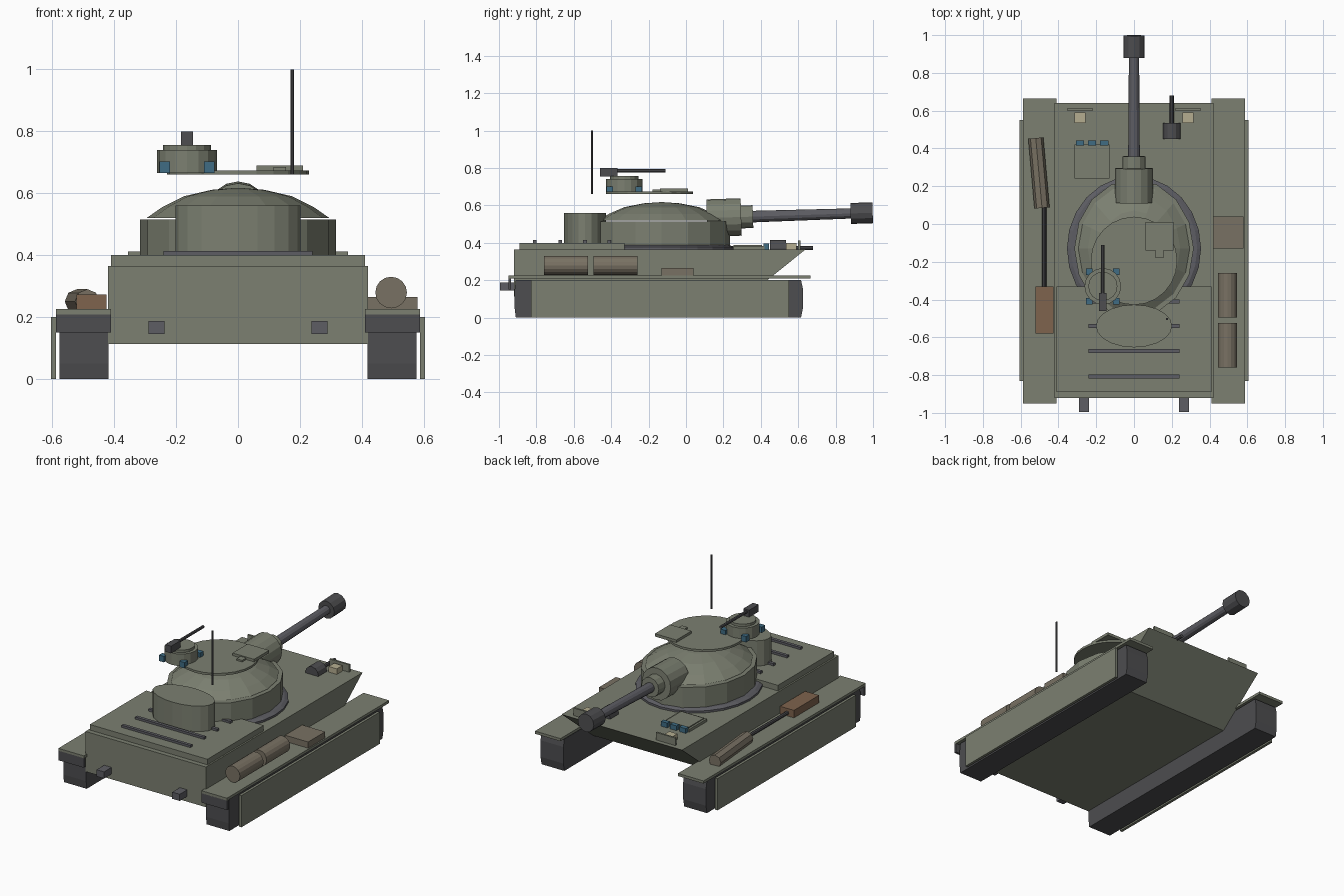
import bpy, bmesh
from math import pi, radians, cos, sin
from mathutils import Matrix, Vector

if "Cube" in bpy.data.objects:
    bpy.data.objects.remove(bpy.data.objects["Cube"])


def mat(name, rgb):
    m = bpy.data.materials.new(name)
    m.diffuse_color = (*rgb, 1)
    m.use_nodes = True
    m.node_tree.nodes["Principled BSDF"].inputs["Base Color"].default_value = m.diffuse_color
    return m


GREEN = mat("olive", (0.20, 0.215, 0.165))
DARK = mat("dark_metal", (0.075, 0.075, 0.08))
STEEL = mat("gun_steel", (0.11, 0.11, 0.125))
TAN = mat("canvas", (0.19, 0.165, 0.125))
BROWN = mat("wood", (0.21, 0.125, 0.075))
CREAM = mat("lamp", (0.46, 0.42, 0.28))
BLUE = mat("glass", (0.05, 0.15, 0.23))


def finish(bm, name, m):
    bmesh.ops.recalc_face_normals(bm, faces=bm.faces)
    me = bpy.data.meshes.new(name)
    bm.to_mesh(me)
    bm.free()
    me.materials.append(m)
    ob = bpy.data.objects.new(name, me)
    bpy.context.collection.objects.link(ob)
    return ob


def box(name, x, y, z, m=GREEN):
    """Box from (min, max) ranges."""
    bm = bmesh.new()
    bmesh.ops.create_cube(bm, size=1)
    for v in bm.verts:
        v.co = Vector([(r[0] + r[1]) / 2 + c * (r[1] - r[0]) for r, c in zip((x, y, z), v.co)])
    return finish(bm, name, m)


def rod(name, a, b, r, m=GREEN, n=12, r2=None):
    """Cylinder or cone between two points."""
    a, b = Vector(a), Vector(b)
    bm = bmesh.new()
    bmesh.ops.create_cone(bm, cap_ends=True, segments=n, radius1=r,
                          radius2=r if r2 is None else r2, depth=(b - a).length)
    rot = (b - a).to_track_quat('Z', 'Y').to_matrix().to_4x4()
    bmesh.ops.transform(bm, matrix=Matrix.Translation((a + b) / 2) @ rot, verts=bm.verts)
    return finish(bm, name, m)


def lathe(name, cx, cy, profile, aspect=1.0, m=GREEN, n=16):
    """Elliptical stack of rings (x radius, z), capped at both ends."""
    bm = bmesh.new()
    rings = [[bm.verts.new((cx + r * cos(2 * pi * i / n), cy + r * aspect * sin(2 * pi * i / n), z))
              for i in range(n)] for r, z in profile]
    for p, q in zip(rings, rings[1:]):
        for i in range(n):
            j = (i + 1) % n
            bm.faces.new((p[i], p[j], q[j], q[i]))
    bm.faces.new(rings[0])
    bm.faces.new(rings[-1])
    return finish(bm, name, m)


def extrude_x(name, pts, x0, x1, m=GREEN):
    """Side profile (y, z) extruded across x."""
    bm = bmesh.new()
    f = bm.faces.new([bm.verts.new((x0, y, z)) for y, z in pts])
    g = bmesh.ops.extrude_face_region(bm, geom=[f])["geom"]
    bmesh.ops.translate(bm, vec=(x1 - x0, 0, 0),
                        verts=[e for e in g if isinstance(e, bmesh.types.BMVert)])
    return finish(bm, name, m)


def span(s, a, b):
    return tuple(sorted((s * a, s * b)))


# Hull with undercut nose, engine deck and grille bars
extrude_x("hull", [(-0.92, 0.112), (0.325, 0.112), (0.64, 0.365), (-0.92, 0.365)], -0.42, 0.42)
box("engine_deck", (-0.41, 0.41), (-0.89, -0.33), (0.36, 0.40))
for y in (-0.41, -0.54, -0.672, -0.808):
    box("grille_bar", (-0.24, 0.24), (y - 0.01, y + 0.01), (0.395, 0.414), STEEL)

# Running gear and front/rear fittings on both sides
track = [(-0.91, 0), (0.615, 0), (0.625, 0.05), (0.625, 0.155), (0.615, 0.2),
         (-0.91, 0.2), (-0.916, 0.15), (-0.916, 0.05)]
for s, side in ((-1, "left"), (1, "right")):
    extrude_x(side + "_track", track, s * 0.418, s * 0.577, DARK)
    box(side + "_skirt", span(s, 0.588, 0.605), (-0.83, 0.55), (0, 0.2))
    box(side + "_fender", span(s, 0.41, 0.588), (-0.95, 0.665), (0.208, 0.225))
    box(side + "_mud_flap", span(s, 0.41, 0.588), (-0.95, -0.935), (0.15, 0.21), DARK)
    box(side + "_tow_hook", span(s, 0.238, 0.29), (-0.995, -0.915), (0.145, 0.187), STEEL)
    box(side + "_headlight", span(s, 0.258, 0.315), (0.535, 0.59), (0.36, 0.40), CREAM)
    box(side + "_lamp_guard", span(s, 0.218, 0.355), (0.6, 0.612), (0.36, 0.412))

# Driver hatch with periscopes, hull gun
box("driver_hatch", (-0.315, -0.13), (0.24, 0.42), (0.36, 0.382))
box("driver_hatch_lid", (-0.302, -0.143), (0.253, 0.407), (0.38, 0.388))
for x in (-0.286, -0.222, -0.157):
    box("driver_periscope", (x - 0.022, x + 0.022), (0.415, 0.443), (0.36, 0.395), BLUE)
rod("hull_gun_mount", (0.2, 0.45, 0.37), (0.2, 0.535, 0.37), 0.046, DARK)
rod("hull_gun_barrel", (0.2, 0.53, 0.372), (0.2, 0.68, 0.372), 0.011, DARK, 8)

# Turret: ring, wall, dome, bustle
TY = -0.13
lathe("turret_ring", 0, TY, [(0.355, 0.36), (0.355, 0.378), (0.335, 0.388), (0.31, 0.388)],
      1.08, STEEL, 24)
lathe("turret_wall", 0, TY, [(0.316, 0.365), (0.316, 0.515)], 1.16)
lathe("turret_dome", 0, TY, [(0.295, 0.52), (0.245, 0.555), (0.175, 0.59), (0.085, 0.611),
                             (0.01, 0.617)], 1.15)
lathe("turret_bustle", 0, -0.54, [(0.202, 0.40), (0.202, 0.56)], 0.56, n=20)

# Roof plate, loader hatch, cupola with vision blocks, antenna
lathe("roof_plate", 0, -0.195, [(0.229, 0.66), (0.229, 0.674)], 1.02, n=24)
box("loader_hatch", (0.06, 0.21), (-0.14, 0.01), (0.672, 0.69))
box("loader_hatch_hinge", (0.115, 0.155), (-0.18, -0.14), (0.672, 0.684))
CX, CY = -0.165, -0.33
lathe("cupola", CX, CY, [(0.097, 0.665), (0.097, 0.74)], n=16)
lathe("cupola_lid", CX, CY, [(0.077, 0.735), (0.077, 0.756)], n=16)
for sx in (-1, 1):
    for sy in (-1, 1):
        x, y = CX + sx * 0.072, CY + sy * 0.078
        box("vision_block", (x - 0.017, x + 0.017), (y - 0.017, y + 0.017), (0.665, 0.702), BLUE)
box("roof_gun_body", (CX - 0.02, CX + 0.02), (-0.46, -0.365), (0.755, 0.80), DARK)
rod("roof_gun_barrel", (CX, -0.37, 0.785), (CX, -0.11, 0.785), 0.009, DARK, 8)
rod("antenna", (0.175, -0.503, 0.66), (0.175, -0.503, 1.0), 0.006, DARK, 8)


# Main gun, slightly elevated along one axis
def gun(y):
    return (0, y, 0.535 + (y - 0.2) * 0.032)


rod("mantlet", gun(0.112), gun(0.295), 0.1, GREEN, 16)
rod("gun_collar", gun(0.28), gun(0.358), 0.061, GREEN, 12)
rod("gun_barrel", gun(0.34), gun(0.9), 0.031, STEEL, 12, 0.027)
rod("muzzle", gun(0.88), gun(0.998), 0.056, DARK, 12)

# Stowage on the fenders
for i, y in enumerate((-0.76, -0.495)):
    rod(f"fuel_drum_{i + 1}", (0.495, y, 0.279), (0.495, y + 0.235, 0.279), 0.051, TAN, 16)
box("stowage_box", (0.415, 0.58), (-0.13, 0.04), (0.22, 0.264), TAN)
rod("canvas_roll", (-0.487, 0.085, 0.25), (-0.52, 0.455, 0.25), 0.04, TAN, 8)
rod("tool_handle", (-0.475, -0.34, 0.245), (-0.475, 0.1, 0.245), 0.011, DARK, 8)
box("tool_box", (-0.522, -0.425), (-0.58, -0.33), (0.225, 0.272), BROWN)
